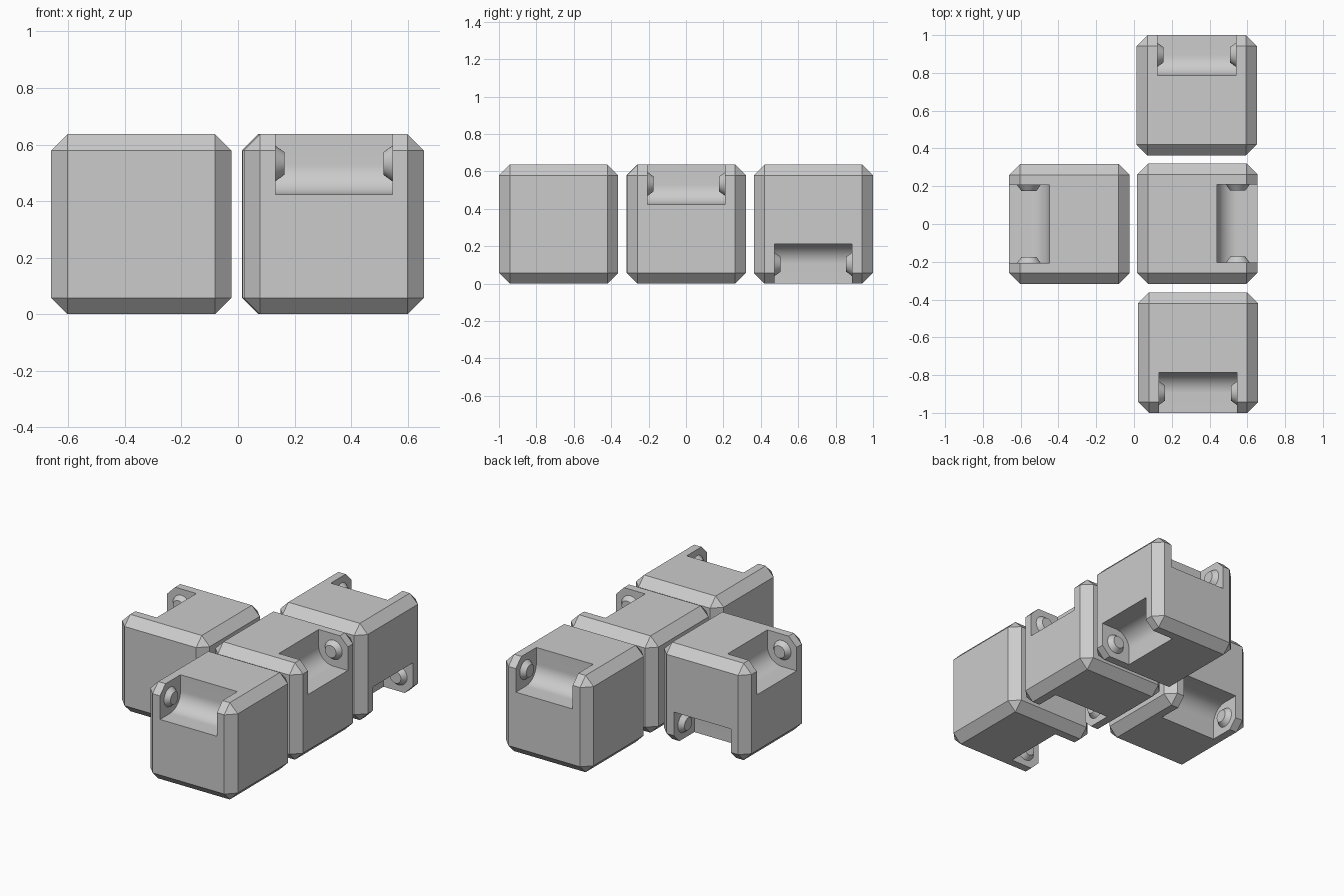
import bpy, bmesh, math
from mathutils import Matrix, Vector

if "Cube" in bpy.data.objects:
    bpy.data.objects.remove(bpy.data.objects["Cube"])

SIZE, CHAMFER = 0.637, 0.058
H = SIZE / 2
NOTCH, NOTCH_R, NOTCH_HALF = 0.213, 0.107, 0.207
PIN_BASE, PIN_TIP, PIN_LEN = 0.063, 0.04, 0.032

grey = bpy.data.materials.new("light grey")
grey.diffuse_color = (0.6, 0.6, 0.6, 1)
grey.use_nodes = True
grey.node_tree.nodes["Principled BSDF"].inputs["Base Color"].default_value = grey.diffuse_color


def make_object(name, bm):
    bmesh.ops.recalc_face_normals(bm, faces=bm.faces)
    mesh = bpy.data.meshes.new(name)
    bm.to_mesh(mesh)
    bm.free()
    mesh.materials.append(grey)
    ob = bpy.data.objects.new(name, mesh)
    bpy.context.collection.objects.link(ob)
    return ob


def notch_cutter(along, out, up):
    """Hinge slot on one cube edge, with a rounded inner corner."""
    s, e = H - NOTCH, H + 0.05
    c = s + NOTCH_R
    profile = [(e, s), (e, e), (s, e)]
    for i in range(17):
        a = math.pi + i / 16 * math.pi / 2
        profile.append((c + NOTCH_R * math.cos(a), c + NOTCH_R * math.sin(a)))
    bm = bmesh.new()
    verts = [bm.verts.new(out * u + up * v - along * NOTCH_HALF) for u, v in profile]
    face = bm.faces.new(verts)
    new = bmesh.ops.extrude_face_region(bm, geom=[face])["geom"]
    moved = [g for g in new if isinstance(g, bmesh.types.BMVert)]
    bmesh.ops.translate(bm, verts=moved, vec=along * 2 * NOTCH_HALF)
    return make_object("notch_cutter", bm)


def add_pins(bm, along, out, up):
    """Pair of tapered hinge pins facing each other across the slot."""
    centre = (out + up) * (H - 0.104)
    for side in (-1, 1):
        inward = along * -side
        rot = inward.to_track_quat('Z', 'Y').to_matrix().to_4x4()
        pos = centre + along * side * NOTCH_HALF + inward * PIN_LEN / 2
        bmesh.ops.create_cone(bm, cap_ends=True, segments=32, radius1=PIN_BASE,
                              radius2=PIN_TIP, depth=PIN_LEN,
                              matrix=Matrix.Translation(pos) @ rot)


X, Y, Z = Vector((1, 0, 0)), Vector((0, 1, 0)), Vector((0, 0, 1))
hinges = [(Y, -X, Z), (X, Y, -Z)]   # top outer edge, bottom side edge

# Chamfered cube body
bm = bmesh.new()
bmesh.ops.create_cube(bm, size=SIZE)
bmesh.ops.bevel(bm, geom=bm.edges[:], offset=CHAMFER, segments=1, affect='EDGES')
cube = make_object("left_cube", bm)

# Cut the two hinge slots
bpy.context.view_layer.objects.active = cube
for frame in hinges:
    cutter = notch_cutter(*frame)
    mod = cube.modifiers.new("slot", 'BOOLEAN')
    mod.operation, mod.solver, mod.object = 'DIFFERENCE', 'EXACT', cutter
    bpy.ops.object.modifier_apply(modifier=mod.name)
    bpy.data.objects.remove(cutter)

# Hinge pins
bm = bmesh.new()
bm.from_mesh(cube.data)
for frame in hinges:
    add_pins(bm, *frame)
bm.to_mesh(cube.data)
bm.free()
bpy.ops.object.select_all(action='DESELECT')
cube.select_set(True)
bpy.ops.object.shade_smooth_by_angle(angle=math.radians(25))

# Four identical cubes, each turned so its top slot faces outward
layout = [("left_cube", -0.342, 0.0, 0), ("front_cube", 0.339, -0.681, 90),
          ("middle_cube", 0.335, 0.002, 180), ("back_cube", 0.332, 0.681, 270)]
for name, x, y, turn in layout:
    ob = cube
    if name != "left_cube":
        ob = cube.copy()
        bpy.context.collection.objects.link(ob)
    ob.name = name
    ob.location = (x, y, H)
    ob.rotation_euler.z = math.radians(turn)
